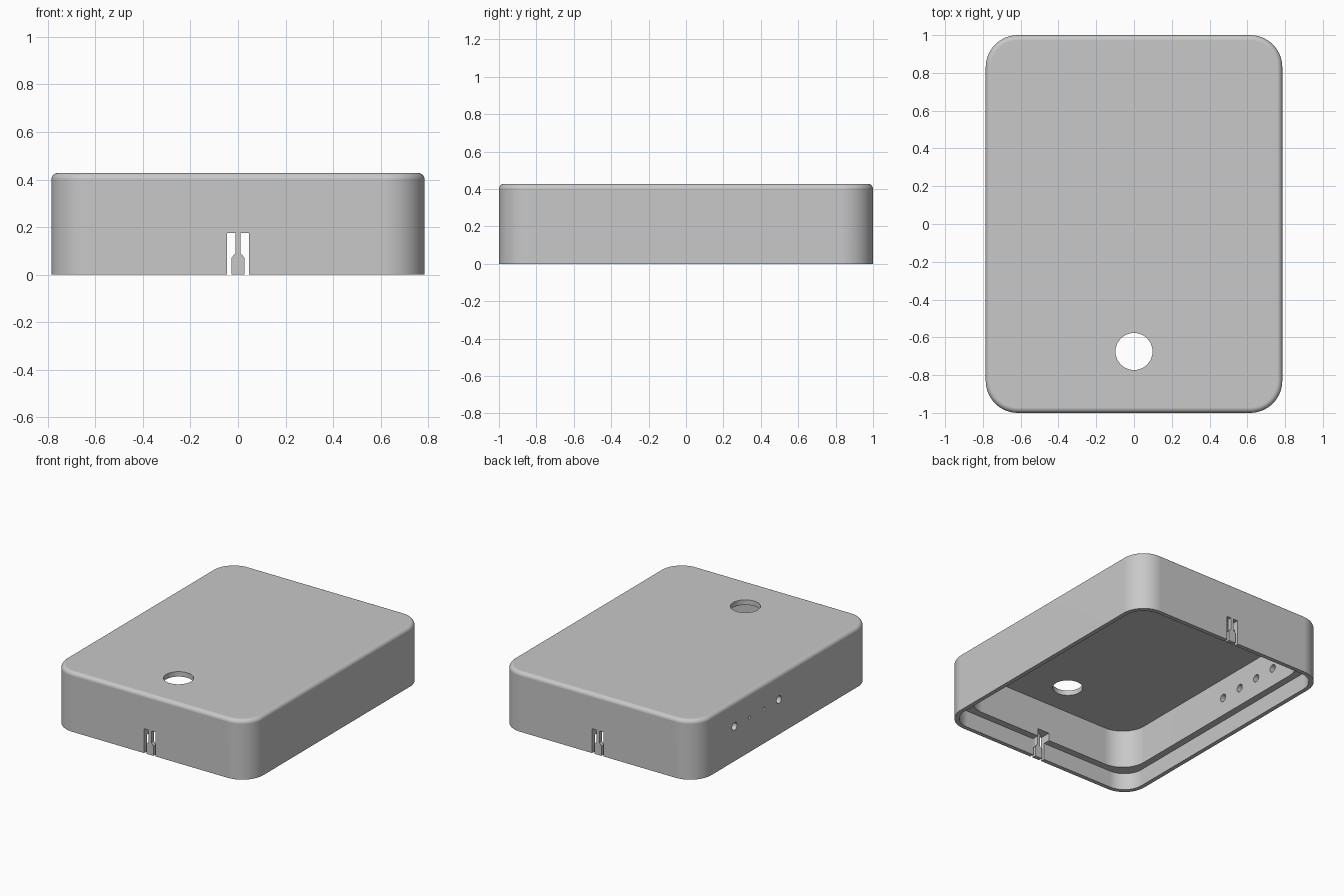
import bpy, bmesh, math
from mathutils import Matrix, Vector

if "Cube" in bpy.data.objects:
    bpy.data.objects.remove(bpy.data.objects["Cube"])

HX, HY, R, TOP = 0.785, 1.0, 0.17, 0.428    # outer half sizes, corner radius, height
FILLET, LIP, WALL = 0.028, 0.03, 0.08

grey = bpy.data.materials.new("light_grey_plastic")
grey.use_nodes = True
grey.diffuse_color = (0.58, 0.58, 0.58, 1)
grey.node_tree.nodes["Principled BSDF"].inputs["Base Color"].default_value = (0.58, 0.58, 0.58, 1)


def new_object(name, bm):
    bmesh.ops.recalc_face_normals(bm, faces=bm.faces)
    mesh = bpy.data.meshes.new(name)
    bm.to_mesh(mesh)
    bm.free()
    mesh.materials.append(grey)
    obj = bpy.data.objects.new(name, mesh)
    bpy.context.scene.collection.objects.link(obj)
    return obj


def rounded_ring(bm, inset, radius, z, seg=14):
    """Rounded rectangle of vertices, moved in from the outer wall."""
    ring = []
    for k, (sx, sy) in enumerate([(1, 1), (-1, 1), (-1, -1), (1, -1)]):
        cx, cy = sx * (HX - inset - radius), sy * (HY - inset - radius)
        for i in range(seg + 1):
            a = (k + i / seg) * math.pi / 2
            ring.append(bm.verts.new((cx + radius * math.cos(a), cy + radius * math.sin(a), z)))
    return ring


def cylinder(name, radius, start, end):
    bm = bmesh.new()
    a, b = Vector(start), Vector(end)
    turn = (b - a).to_track_quat("Z", "Y").to_matrix().to_4x4()
    bmesh.ops.create_cone(bm, cap_ends=True, segments=40, radius1=radius, radius2=radius,
                          depth=(b - a).length, matrix=Matrix.Translation((a + b) / 2) @ turn)
    return new_object(name, bm)


def extruded(name, profile, half_length):
    """Extrude an (x, z) outline along y."""
    bm = bmesh.new()
    face = bm.faces.new([bm.verts.new((x, -half_length, z)) for x, z in profile])
    out = bmesh.ops.extrude_face_region(bm, geom=[face])
    moved = [v for v in out["geom"] if isinstance(v, bmesh.types.BMVert)]
    bmesh.ops.translate(bm, verts=moved, vec=(0, 2 * half_length, 0))
    return new_object(name, bm)


# Shell: ceiling, inner wall, ledge, thin lip, rim, outer wall, top fillet
bm = bmesh.new()
steps = [(WALL, 0.18, TOP - 0.036), (WALL, 0.18, 0.12), (LIP, 0.145, 0.12),
         (LIP, 0.145, 0), (0, R, 0)]
for i in range(9):
    a = i / 8 * math.pi / 2
    inset = FILLET * (1 - math.cos(a))
    steps.append((inset, R - inset, TOP - FILLET + FILLET * math.sin(a)))
rings = [rounded_ring(bm, *s) for s in steps]
for lower, upper in zip(rings, rings[1:]):
    n = len(lower)
    for i in range(n):
        j = (i + 1) % n
        bm.faces.new((lower[i], lower[j], upper[j], upper[i]))
bm.faces.new(rings[0])
bm.faces.new(rings[-1])
shell = new_object("enclosure_cover", bm)

# Clip pockets behind the lip, then the slots beside each clip tongue
cutters = [extruded("clip_pocket", [(-0.046, -0.02), (0.046, -0.02), (0.046, 0.175), (-0.046, 0.175)],
                    HY - LIP + 0.001)]
slot = [(0.046, -0.02), (0.046, 0.175), (0.011, 0.175), (0.011, 0.09), (0.028, 0.07), (0.028, -0.02)]
for side in (-1, 1):
    cutters.append(extruded("clip_slot", [(side * x, z) for x, z in slot], 1.1))

# Round opening in the top
cutters.append(cylinder("top_opening", 0.098, (0, -0.675, 0.3), (0, -0.675, 0.5)))

# Side holes: the middle two are narrow outside and wide inside
for y, narrow in ((0.57, False), (0.402, True), (0.234, True), (0.066, False)):
    wide_start = -HX + 0.025 if narrow else -HX - 0.05
    cutters.append(cylinder("side_hole", 0.027, (wide_start, y, 0.25), (-0.65, y, 0.25)))
    if narrow:
        cutters.append(cylinder("pin_hole", 0.011, (-HX - 0.05, y, 0.25), (-0.7, y, 0.25)))

bpy.context.view_layer.objects.active = shell
shell.select_set(True)
for cutter in cutters:
    mod = shell.modifiers.new("cut", "BOOLEAN")
    mod.operation = "DIFFERENCE"
    mod.solver = "EXACT"
    mod.object = cutter
    bpy.ops.object.modifier_apply(modifier=mod.name)
    bpy.data.objects.remove(cutter)

# Smooth corners and fillet, with flat faces kept flat
bpy.ops.object.shade_smooth_by_angle(angle=math.radians(30))
weighted = shell.modifiers.new("weighted_normals", "WEIGHTED_NORMAL")
weighted.keep_sharp = True
